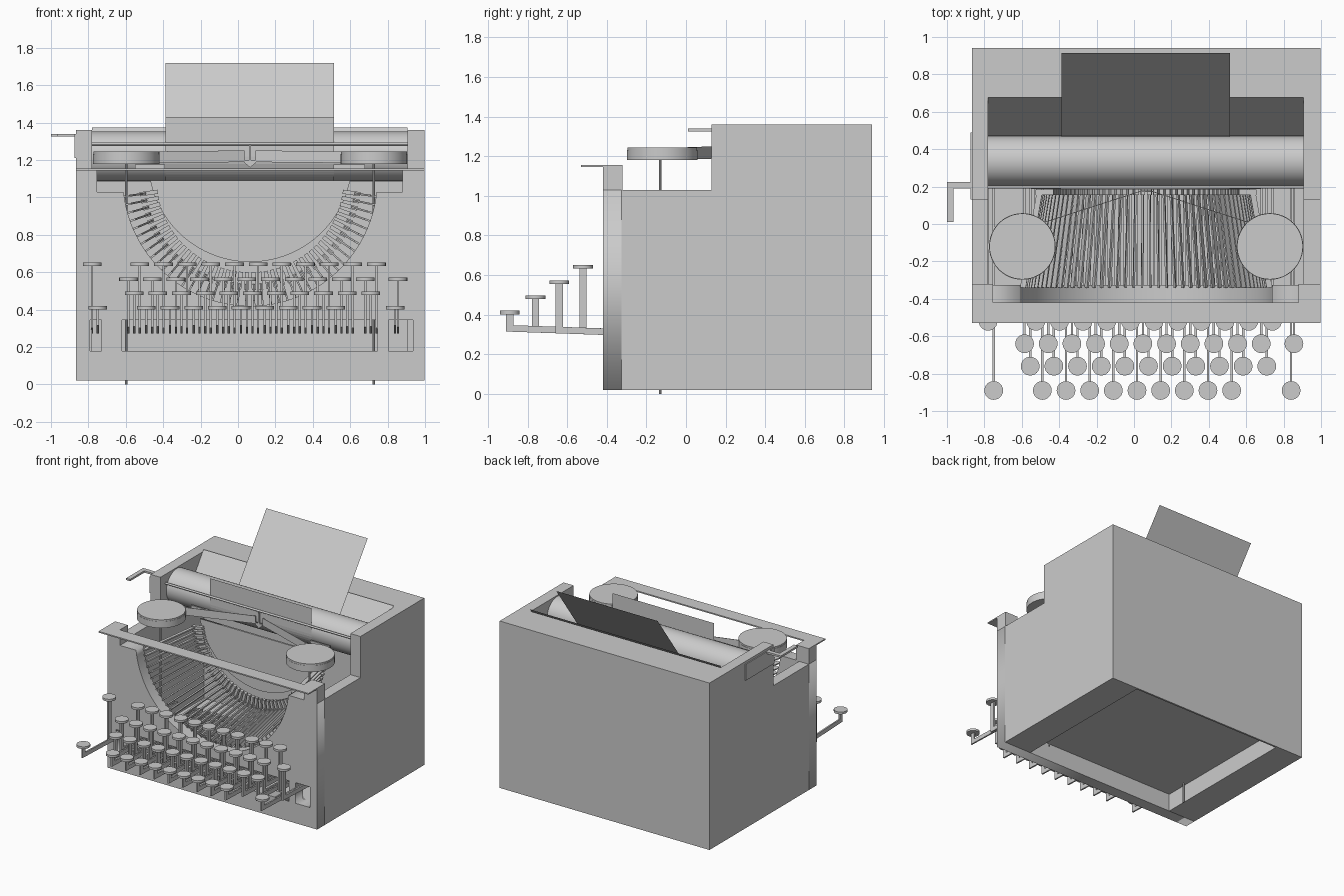
import bpy, bmesh, math
from mathutils import Vector, Matrix

if "Cube" in bpy.data.objects:
    bpy.data.objects.remove(bpy.data.objects["Cube"])

CX = 0.065                      # middle of the body
L, R, F, B = -0.867, 0.997, -0.42, 0.94


def finish(bm, name, smooth=False):
    me = bpy.data.meshes.new(name)
    bmesh.ops.recalc_face_normals(bm, faces=bm.faces)
    bm.to_mesh(me)
    bm.free()
    ob = bpy.data.objects.new(name, me)
    bpy.context.collection.objects.link(ob)
    if smooth:
        bpy.context.view_layer.objects.active = ob
        ob.select_set(True)
        bpy.ops.object.shade_smooth_by_angle(angle=math.radians(35))
        ob.select_set(False)
    return ob


def add_box(bm, x0, x1, y0, y1, z0, z1):
    m = Matrix.Translation(((x0 + x1) / 2, (y0 + y1) / 2, (z0 + z1) / 2))
    bmesh.ops.create_cube(bm, size=1, matrix=m @ Matrix.Diagonal((x1 - x0, y1 - y0, z1 - z0, 1)))


def add_cyl(bm, a, b, r, n=32):
    a, b = Vector(a), Vector(b)
    q = (b - a).to_track_quat('Z', 'Y').to_matrix().to_4x4()
    bmesh.ops.create_cone(bm, cap_ends=True, segments=n, radius1=r, radius2=r,
                          depth=(b - a).length, matrix=Matrix.Translation((a + b) / 2) @ q)


def add_bar(bm, a, b, up, w, h):
    # rectangular bar from a to b, h measured along up, w across
    a, b, up = Vector(a), Vector(b), Vector(up)
    d = (b - a).normalized()
    s = d.cross(up).normalized() * w / 2
    u = s.cross(d).normalized() * h / 2
    ends = [[bm.verts.new(p + i * s + j * u) for i, j in ((-1, -1), (1, -1), (1, 1), (-1, 1))] for p in (a, b)]
    bm.faces.new(ends[0])
    bm.faces.new(ends[1])
    for i in range(4):
        k = (i + 1) % 4
        bm.faces.new((ends[0][i], ends[0][k], ends[1][k], ends[1][i]))


def boxes(name, *items):
    bm = bmesh.new()
    for it in items:
        add_box(bm, *it)
    return finish(bm, name)


def sheet(name, pts, x0, x1):
    # thin sheet: yz profile swept along x
    bm = bmesh.new()
    rows = [(bm.verts.new((x0, y, z)), bm.verts.new((x1, y, z))) for y, z in pts]
    for p, q in zip(rows, rows[1:]):
        bm.faces.new((p[0], p[1], q[1], q[0]))
    return finish(bm, name)


def panel(name, loops, y0, y1):
    # flat xz outline with holes, given thickness along y
    cu = bpy.data.curves.new(name, 'CURVE')
    cu.dimensions, cu.fill_mode, cu.extrude = '2D', 'BOTH', (y1 - y0) / 2
    for pts in loops:
        s = cu.splines.new('POLY')
        s.points.add(len(pts) - 1)
        for p, (x, z) in zip(s.points, pts):
            p.co = (x, z, 0, 1)
        s.use_cyclic_u = True
    ob = bpy.data.objects.new(name, cu)
    bpy.context.collection.objects.link(ob)
    ob.rotation_euler.x = math.pi / 2
    ob.location.y = (y0 + y1) / 2
    bpy.context.view_layer.objects.active = ob
    ob.select_set(True)
    bpy.ops.object.convert(target='MESH')
    bpy.context.object.select_set(False)


def arc(cz, r, ztop, n=48):
    a = math.asin((cz - ztop) / r)
    return [(CX - r * math.cos(a + (math.pi - 2 * a) * i / n),
             cz - r * math.sin(a + (math.pi - 2 * a) * i / n)) for i in range(n + 1)]


def rect(x0, x1, z0, z1):
    return [(x0, z0), (x1, z0), (x1, z1), (x0, z1)]


# body: front wall with round cut-out and lever slots
outline = [(L, 0.02), (L, 1.03)] + arc(1.1, 0.68, 1.03) + [(R, 1.03), (R, 0.02)]
panel("front_wall", [outline, rect(-0.62, 0.745, 0.18, 0.345), rect(-0.79, -0.73, 0.18, 0.345),
                     rect(0.805, 0.935, 0.18, 0.345)], F, -0.325)
boxes("side_walls", (L, -0.78, -0.325, B, 0.02, 1.03), (0.907, R, -0.325, B, 0.02, 1.03))
boxes("base_rails", (-0.78, -0.62, -0.325, B, 0.02, 0.18), (0.75, 0.907, -0.325, B, 0.02, 0.18))
boxes("floor_plate", (-0.78, 0.907, -0.325, B, 0.165, 0.18))
boxes("back_wall", (-0.78, 0.907, 0.68, B, 0.18, 1.03), (-0.62, 0.75, 0.925, B, 0.02, 0.165))
# raised housing around the carriage
boxes("carriage_housing", (L, -0.78, 0.13, B, 1.03, 1.36), (0.907, R, 0.13, B, 1.03, 1.36),
      (-0.78, 0.907, 0.675, B, 1.03, 1.36))
# front cover strip on two posts
boxes("front_strip", (L, R, -0.53, F, 1.145, 1.155))
boxes("strip_posts", (L, -0.755, F, -0.32, 1.03, 1.155), (0.88, R, F, -0.32, 1.03, 1.155))

# half-round plate behind the type bars
panel("type_segment", [arc(1.2, 0.545, 1.09)], 0.185, 0.2)

# type bars with heads
bm = bmesh.new()
N = 44
for i in range(N):
    t = math.radians(188 + 164 * i / (N - 1))
    d = Vector((math.cos(t), 0, math.sin(t)))
    c = Vector((CX, 0, 1.1))
    p0 = c + d * 0.665 + Vector((0, -0.34, 0))
    p1 = c + d * 0.575 + Vector((0, 0.17, 0))
    add_bar(bm, p0, p1, d, 0.01, 0.03)
    add_bar(bm, p1 + d * 0.02, p1 - d * 0.075, (0, 1, 0), 0.022, 0.03)
finish(bm, "type_bars")

# keys: (y, top z, first x, count, extra x)
rows = [(-0.89, 0.42, -0.49, 9, [-0.75, 0.84]), (-0.76, 0.497, -0.555, 11, []),
        (-0.64, 0.572, -0.585, 11, [0.855]), (-0.52, 0.652, -0.525, 11, [-0.78])]
caps, levers = bmesh.new(), bmesh.new()
for y, z, x0, n, extra in rows:
    for x in [x0 + 0.1265 * i for i in range(n)] + extra:
        add_cyl(caps, (x, y, z - 0.018), (x, y, z), 0.05, 24)
        add_box(levers, x - 0.006, x + 0.006, y - 0.018, y + 0.018, 0.315, z - 0.016)
        s = 0.035
        add_bar(levers, (x, y - 0.018, 0.315 - s * (y + 0.42)), (x, 0.3, 0.29), (0, 0, 1), 0.012, 0.033)
finish(caps, "key_caps", True)
finish(levers, "key_levers")

# roller, bail rod and paper
bm = bmesh.new()
add_cyl(bm, (-0.78, 0.337, 1.22), (0.907, 0.337, 1.22), 0.132, 64)
finish(bm, "roller", True)
bm = bmesh.new()
add_cyl(bm, (-0.78, 0.197, 1.287), (0.907, 0.197, 1.287), 0.008, 12)
finish(bm, "bail_rod", True)
boxes("line_guide", (-0.55, -0.39, 0.188, 0.2, 1.155, 1.175), (0.51, 0.68, 0.188, 0.2, 1.155, 1.175))
sheet("paper_table", [(0.47, 1.085), (0.677, 1.375)], -0.78, 0.907)
wrap = [(0.337 + 0.137 * math.cos(a), 1.22 + 0.137 * math.sin(a))
        for a in [math.radians(-36 - 144 * i / 16) for i in range(17)]]
sheet("paper", [(0.913, 1.72), (0.47, 1.115)] + wrap + [(0.2, 1.43)], -0.387, 0.513)

# ribbon spools on long shafts, ribbons run to the middle guide
spools, shafts, ribbon = bmesh.new(), bmesh.new(), bmesh.new()
for s in (-1, 1):
    x = CX + s * 0.662
    add_cyl(spools, (x, -0.12, 1.18), (x, -0.12, 1.232), 0.178, 48)
    add_cyl(spools, (x, -0.12, 1.232), (x, -0.12, 1.245), 0.176, 48)
    add_cyl(shafts, (x, -0.13, 0), (x, -0.13, 1.2), 0.007, 10)
    add_bar(ribbon, (x - s * 0.12, 0.01, 1.215), (CX + s * 0.03, 0.175, 1.22), (0, 0, 1), 0.004, 0.062)
finish(spools, "ribbon_spools", True)
finish(shafts, "spool_shafts", True)
finish(ribbon, "ribbons")
panel("ribbon_guide", [[(CX - 0.03, 1.185), (CX, 1.16), (CX + 0.03, 1.185), (CX + 0.03, 1.2),
                        (CX + 0.005, 1.2), (CX + 0.005, 1.285), (CX - 0.005, 1.285),
                        (CX - 0.005, 1.2), (CX - 0.03, 1.2)]], 0.17, 0.18)

# carriage return lever and its side plate
boxes("return_lever", (-1.0, L, 0.19, 0.225, 1.325, 1.34), (-1.0, -0.965, 0.01, 0.19, 1.325, 1.34))
boxes("lever_plate", (-0.875, L, 0.13, 0.49, 1.21, 1.34))
